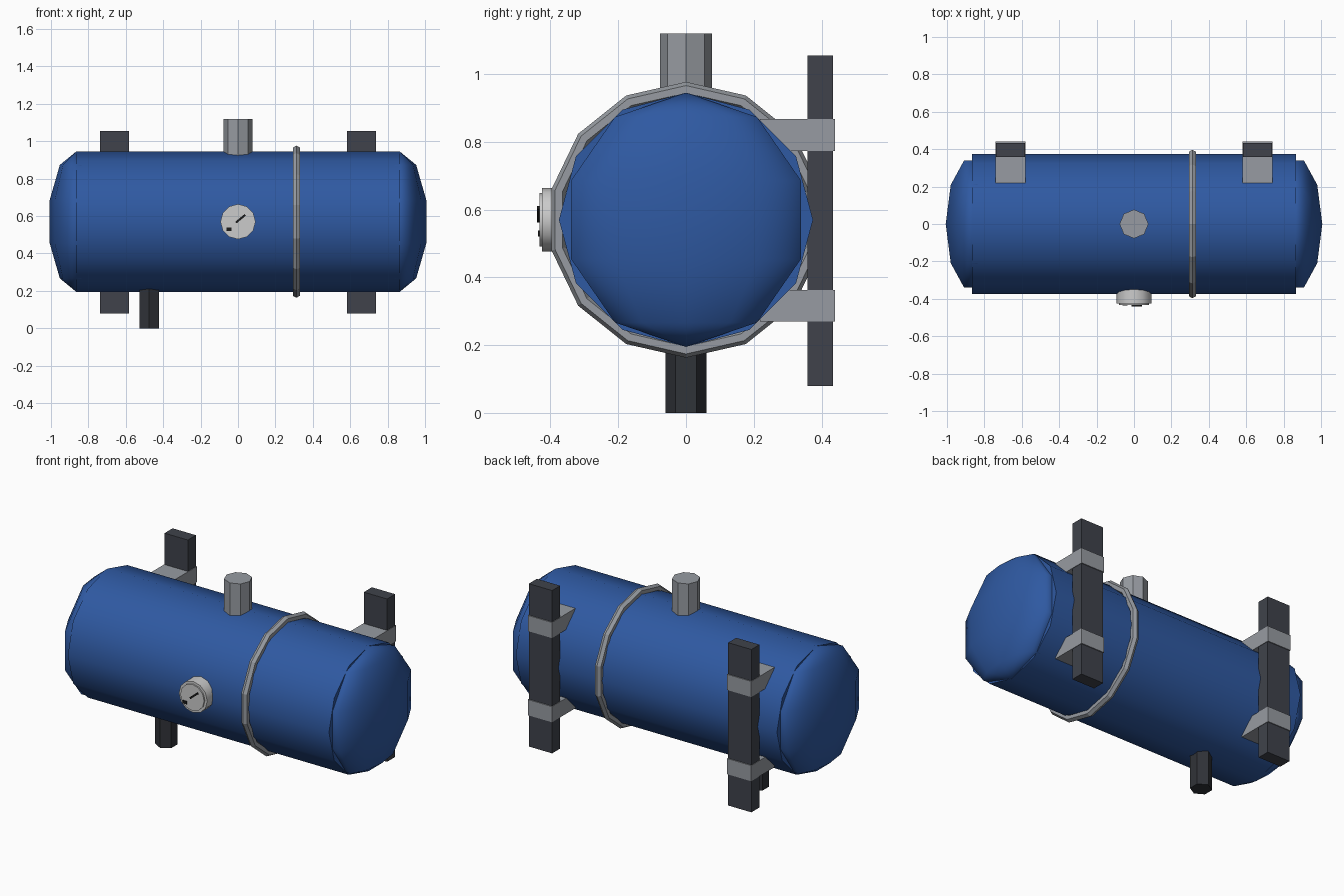
import bpy
from math import radians, atan2, hypot

if "Cube" in bpy.data.objects:
    bpy.data.objects.remove(bpy.data.objects["Cube"])

CZ = 0.57   # height of the tank axis
R = 0.375   # tank radius


def material(name, rgb):
    m = bpy.data.materials.new(name)
    m.diffuse_color = (*rgb, 1)
    m.use_nodes = True
    m.node_tree.nodes["Principled BSDF"].inputs["Base Color"].default_value = m.diffuse_color
    return m


blue = material("blue_paint", (0.028, 0.1, 0.36))
steel = material("steel", (0.31, 0.33, 0.36))
dark = material("dark_metal", (0.05, 0.055, 0.07))
char = material("charcoal", (0.03, 0.033, 0.04))
pale = material("pale_metal", (0.62, 0.63, 0.65))
black = material("black", (0.01, 0.01, 0.01))


def finish(name, mat, smooth=None):
    ob = bpy.context.object
    ob.name = name
    ob.data.materials.append(mat)
    if smooth:
        bpy.ops.object.shade_smooth_by_angle(angle=radians(smooth))
    return ob


def cylinder(name, sides, r, depth, loc, mat, rot=(0, 0, 0), smooth=None):
    bpy.ops.mesh.primitive_cylinder_add(vertices=sides, radius=r, depth=depth, location=loc,
                                        rotation=[radians(a) for a in rot])
    return finish(name, mat, smooth)


def box(name, size, loc, mat, tilt=0):
    bpy.ops.mesh.primitive_cube_add(size=1, location=loc, rotation=(0, tilt, 0))
    bpy.context.object.scale = size
    return finish(name, mat)


# Tank shell
cylinder("tank_body", 12, R, 1.73, (0, 0, CZ), blue, (0, 90, 0), 40)

# Shallow end caps, flattened low-poly spheres
for side, s in (("left", -1), ("right", 1)):
    bpy.ops.mesh.primitive_uv_sphere_add(segments=10, ring_count=5, radius=R,
                                         location=(s * 0.865, 0, CZ),
                                         rotation=(0, 0, radians(90)))
    bpy.context.object.scale = (1, 0.149 / R, 1)
    finish(side + "_end_cap", blue, 180)

# Clamp band around the tank
bpy.ops.mesh.primitive_torus_add(major_segments=14, minor_segments=6, major_radius=0.385,
                                 minor_radius=0.022, location=(0.312, 0, CZ),
                                 rotation=(0, radians(90), 0))
finish("clamp_band", steel)

# Top outlet and bottom drain
cylinder("top_outlet", 8, 0.077, 0.24, (0, 0, 1.0), steel)
cylinder("drain_pipe", 6, 0.061, 0.25, (-0.475, 0, 0.125), char)

# Rear mounting posts with two brackets each
for side, s in (("left", -1), ("right", 1)):
    box(side + "_mounting_post", (0.154, 0.076, 0.975), (s * 0.66, 0.396, 0.5675), dark)
    for level, z in (("lower", 0.316), ("upper", 0.82)):
        box(f"{side}_{level}_bracket", (0.16, 0.222, 0.094), (s * 0.66, 0.329, z), steel)

# Pressure gauge: housing, face, needle and marker
cylinder("gauge_housing", 12, 0.094, 0.075, (0, -0.3875, CZ), pale, (90, 0, 0), 40)
cylinder("gauge_face", 12, 0.079, 0.02, (0, -0.423, CZ), pale, (90, 0, 0), 40)
dx, dz = 0.05, 0.041
box("gauge_needle", (hypot(dx, dz), 0.008, 0.011), (0.014, -0.436, 0.586), black, -atan2(dz, dx))
box("gauge_marker", (0.026, 0.006, 0.018), (-0.048, -0.434, 0.53), black)
